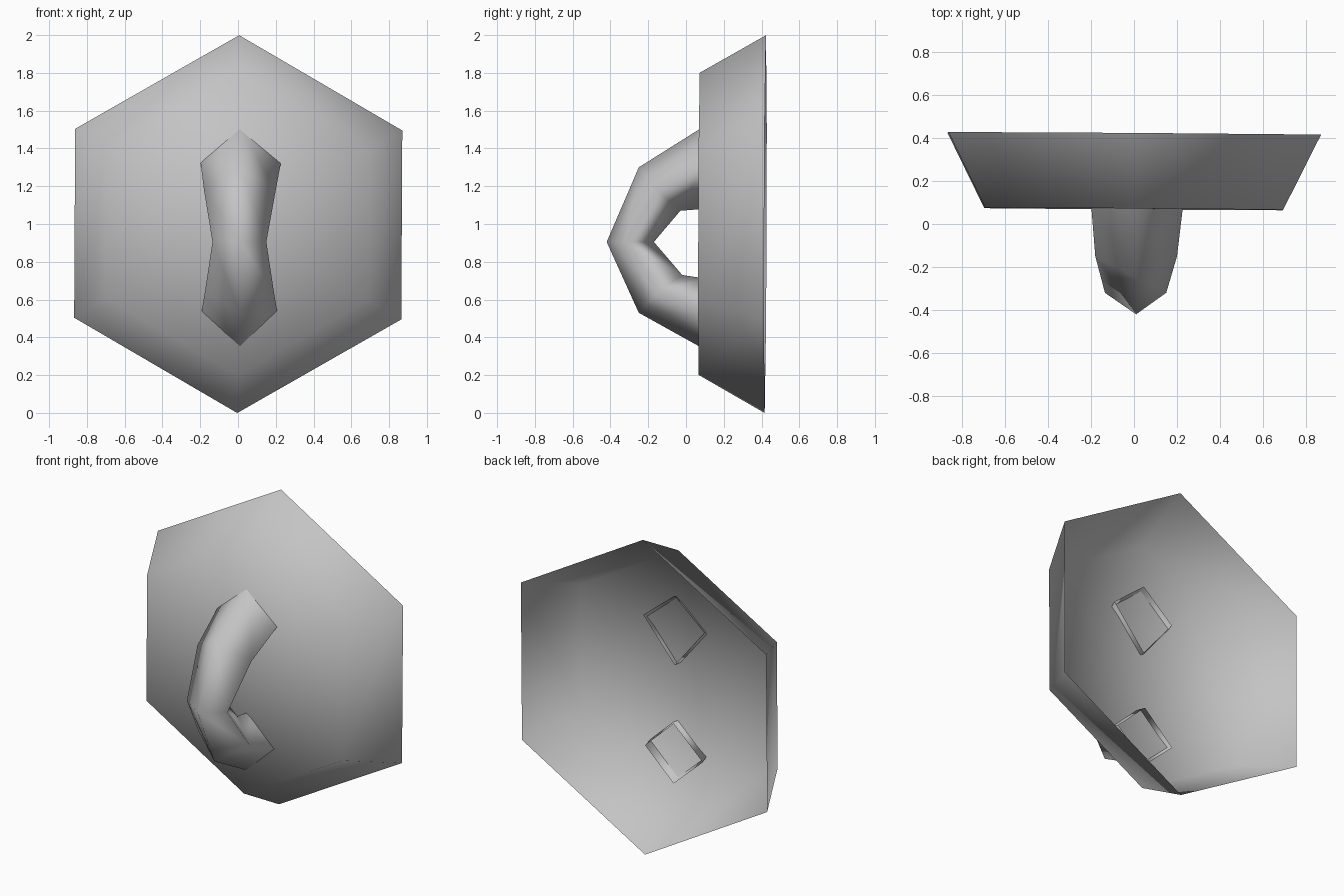
import bpy, bmesh
from math import radians
from mathutils import Matrix, Euler, Vector

if "Cube" in bpy.data.objects:
    bpy.data.objects.remove(bpy.data.objects["Cube"], do_unlink=True)

grey = bpy.data.materials.new("plain_grey")
grey.use_nodes = True
grey.diffuse_color = (0.55, 0.55, 0.55, 1)
grey.node_tree.nodes["Principled BSDF"].inputs["Base Color"].default_value = grey.diffuse_color


def finish(bm, name):
    """Turn a bmesh into a smooth shaded grey object."""
    for face in bm.faces:
        face.smooth = True
    mesh = bpy.data.meshes.new(name)
    bm.to_mesh(mesh)
    bm.free()
    mesh.materials.append(grey)
    obj = bpy.data.objects.new(name, mesh)
    bpy.context.collection.objects.link(obj)
    return obj


# Hexagonal dish, open at the back
bm = bmesh.new()
bmesh.ops.create_cone(bm, cap_ends=True, cap_tris=True, segments=6,
                      radius1=1.0, radius2=0.8, depth=0.35)
base = [f for f in bm.faces if all(v.co.z < 0 for v in f.verts)]
bmesh.ops.delete(bm, geom=base, context='FACES')
# Split the front panel into a fan around its middle
front = [f for f in bm.faces if all(v.co.z > 0 for v in f.verts)]
if len(front) == 1:
    bmesh.ops.poke(bm, faces=front)
tilt = Euler((radians(-0.2), radians(0.3), radians(-0.4))).to_matrix().to_4x4()
turn = Matrix.Rotation(radians(90), 4, 'X')
bm.transform(Matrix.Translation((0, 0.245, 1)) @ tilt @ turn)
finish(bm, "hexagon_dish")

# Handle rings: outer (y, z), side (y, z), inner (y, z), left and right x
rings = [
    ((0.10, 1.52), (0.10, 1.34), (0.10, 1.08), 0.23, -0.20),
    ((-0.25, 1.30), (-0.15, 1.18), (-0.03, 1.07), 0.20, -0.18),
    ((-0.42, 0.905), (-0.32, 0.905), (-0.17, 0.905), 0.15, -0.135),
    ((-0.25, 0.53), (-0.15, 0.64), (-0.02, 0.73), 0.19, -0.175),
    ((0.11, 0.33), (0.11, 0.52), (0.11, 0.71), 0.21, -0.195),
]
bm = bmesh.new()
loops = []
for outer, side, inner, left, right in rings:
    points = [(0.01, *outer), (left, *side), (0.01, *inner), (right, *side)]
    loops.append([bm.verts.new(Vector(p)) for p in points])
for a, b in zip(loops, loops[1:]):
    for i in range(4):
        j = (i + 1) % 4
        bm.faces.new((a[i], b[i], b[j], a[j]))
bmesh.ops.recalc_face_normals(bm, faces=bm.faces[:])
finish(bm, "handle")
